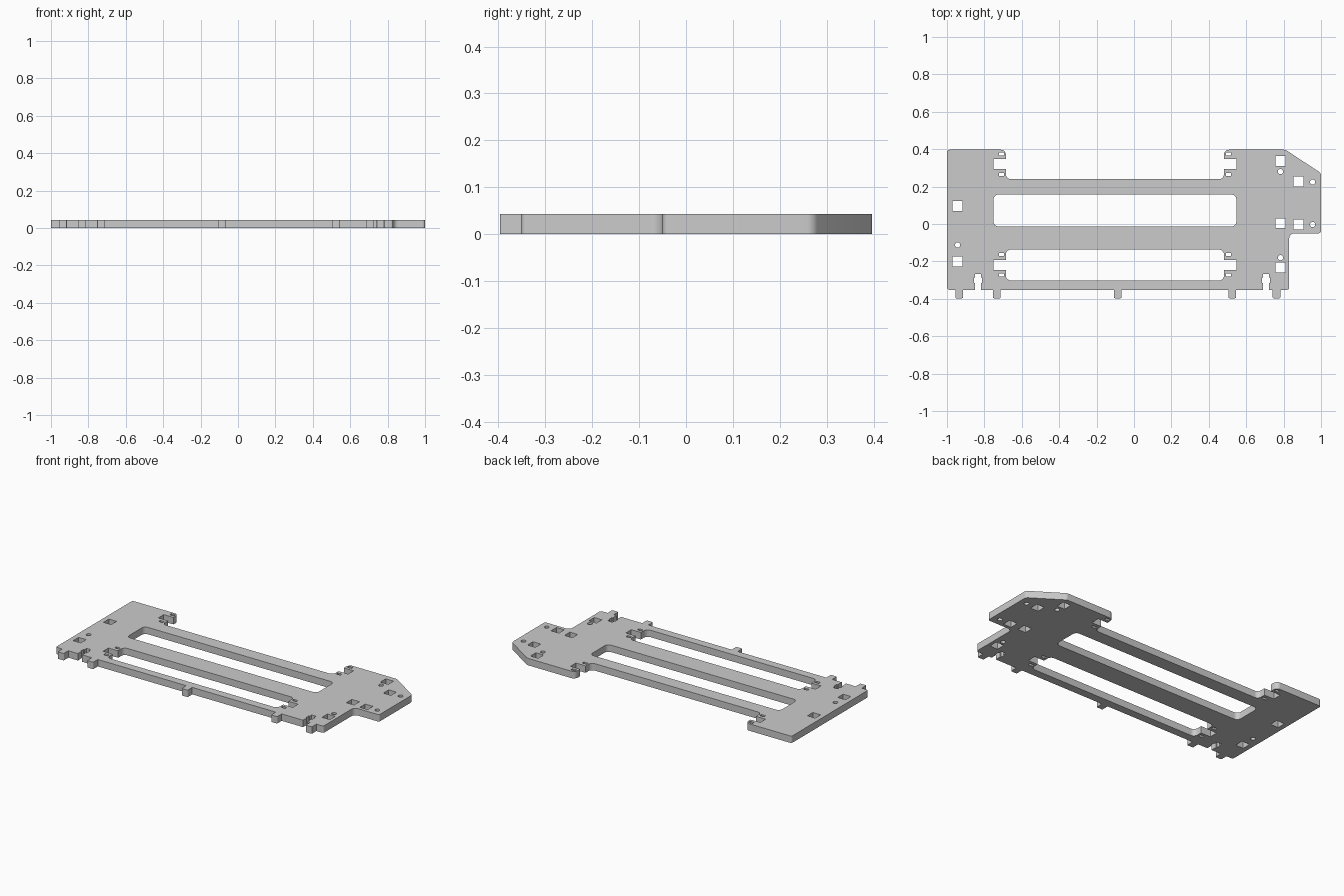
import bpy, bmesh, math
from mathutils import Vector

old = bpy.data.objects.get("Cube")
if old:
    bpy.data.objects.remove(old, do_unlink=True)

# Main dimensions of the plate
THICK = 0.043
LEFT, RIGHT, BACK, FRONT, TIP = -1.0, 1.0, 0.397, -0.352, -0.397
MID = -0.102                      # centre line of the long openings
HALF_IN, HALF_OUT = 0.583, 0.649  # half widths at the opening ends and the notches
SHOULDER = 0.83
SMALL, FILLET = 0.013, 0.026


def fillet(corners, steps=6):
    """Round the corners of a closed loop; each corner is (x, y) or (x, y, radius)."""
    out = []
    for i, corner in enumerate(corners):
        p = Vector(corner[:2])
        if len(corner) == 2:
            out.append(p)
            continue
        radius = corner[2]
        a = (Vector(corners[i - 1][:2]) - p).normalized()
        b = (Vector(corners[(i + 1) % len(corners)][:2]) - p).normalized()
        half = a.angle(b) / 2
        centre = p + (a + b).normalized() * radius / math.sin(half)
        reach = radius / math.tan(half)
        start, end = p + a * reach - centre, p + b * reach - centre
        for k in range(steps + 1):
            out.append(centre + start.lerp(end, k / steps).normalized() * radius)
    return out


def box(x, y, w, h, radius=None):
    signs = [(-1, -1), (1, -1), (1, 1), (-1, 1)]
    extra = (radius,) if radius else ()
    return fillet([(x + sx * w / 2, y + sy * h / 2) + extra for sx, sy in signs])


def circle(x, y, radius, sides=24):
    angles = [math.tau * k / sides for k in range(sides)]
    return [Vector((x + radius * math.cos(a), y + radius * math.sin(a))) for a in angles]


def mirrored(points):
    """Mirror a run of corners across the opening centre line, reversing its order."""
    return [(2 * MID - p[0],) + tuple(p[1:]) for p in reversed(points)]


def tab(x, w=0.041):
    return [(x - w / 2, FRONT), (x - w / 2, TIP, w / 8),
            (x + w / 2, TIP, w / 8), (x + w / 2, FRONT)]


def key_slot(x, neck=0.015, head=0.021):
    """Slot for a captive nut, open at the front edge."""
    side = [(x - neck, FRONT), (x - neck, -0.315), (x - head, -0.315),
            (x - head, -0.287), (x - neck, -0.287), (x - neck, -0.267)]
    return side + [(2 * x - px, py) for px, py in reversed(side)]


def side_notch(low, high):
    """Square notch on the left end of an opening, listed upward."""
    inner, outer = MID - HALF_IN, MID - HALF_OUT
    return [(inner, low), (outer, low), (outer, high), (inner, high)]


# Outer outline, counter-clockwise from the front corner
outline = [(LEFT, FRONT, SMALL)]
outline += tab(-0.935) + key_slot(-0.834) + tab(-0.733) + tab(-0.087)
outline += tab(0.525) + key_slot(0.706) + tab(0.762)
outline += [(SHOULDER, FRONT, SMALL), (SHOULDER, -0.05, FILLET), (RIGHT, -0.05, SMALL),
            (RIGHT, 0.272, FILLET), (0.81, BACK, FILLET)]
bay = [(MID - HALF_IN, 0.24, FILLET)] + side_notch(0.294, 0.347)
bay.append((MID - HALF_IN, BACK, FILLET))
outline += mirrored(bay) + bay + [(LEFT, BACK, SMALL)]

# Long openings
top, bottom = -0.137, -0.302
left_end = [(MID - HALF_IN, bottom, FILLET)] + side_notch(-0.246, -0.193)
left_end.append((MID - HALF_IN, top, FILLET))
loops = [fillet(outline),
         box(MID, 0.072, 2 * HALF_OUT, 0.171, FILLET),
         fillet(left_end + mirrored(left_end))]

# Cable tie slots beside each notch
for y in (0.374, 0.265, -0.163, -0.273):
    for side in (-1, 1):
        loops.append(box(MID + side * 0.607, y, 0.028, 0.017))

# Square mounting holes
COL_L, COL_R, COL_OUT = -0.943, 0.783, 0.88
for x, y in ((COL_L, 0.096), (COL_L, -0.2), (COL_R, 0.337), (COL_R, 0.004),
             (COL_R, -0.233), (COL_OUT, 0.227), (COL_OUT, -0.003)):
    loops.append(box(x, y, 0.053, 0.053))

# Round pin holes
for x, y in ((COL_L, -0.112), (COL_R, 0.28), (COL_R, -0.18), (0.955, 0.224), (0.955, -0.003)):
    loops.append(circle(x, y, 0.014))

# Flat filled profile extruded to the plate thickness
curve = bpy.data.curves.new("frame_plate_profile", "CURVE")
curve.dimensions = "2D"
curve.fill_mode = "BOTH"
curve.extrude = THICK / 2
for loop in loops:
    spline = curve.splines.new("POLY")
    spline.points.add(len(loop) - 1)
    for point, co in zip(spline.points, loop):
        point.co = (co.x, co.y, 0, 1)
    spline.use_cyclic_u = True

plate = bpy.data.objects.new("frame_plate", curve)
bpy.context.collection.objects.link(plate)
bpy.ops.object.select_all(action="DESELECT")
plate.select_set(True)
bpy.context.view_layer.objects.active = plate
bpy.ops.object.convert(target="MESH")
plate = bpy.context.view_layer.objects.active
plate.name = "frame_plate"

# Weld the walls to the faces and stand the plate on the ground
bm = bmesh.new()
bm.from_mesh(plate.data)
bmesh.ops.remove_doubles(bm, verts=bm.verts, dist=0.0001)
bmesh.ops.recalc_face_normals(bm, faces=bm.faces)
bmesh.ops.translate(bm, verts=bm.verts, vec=(0, 0, THICK / 2))
bm.to_mesh(plate.data)
bm.free()

# Plain grey finish
grey = bpy.data.materials.new("plain_grey")
colour = (0.6, 0.6, 0.6, 1)
grey.use_nodes = True
grey.diffuse_color = colour
grey.node_tree.nodes["Principled BSDF"].inputs["Base Color"].default_value = colour
plate.data.materials.clear()
plate.data.materials.append(grey)
bpy.ops.object.shade_smooth_by_angle(angle=math.radians(30))
